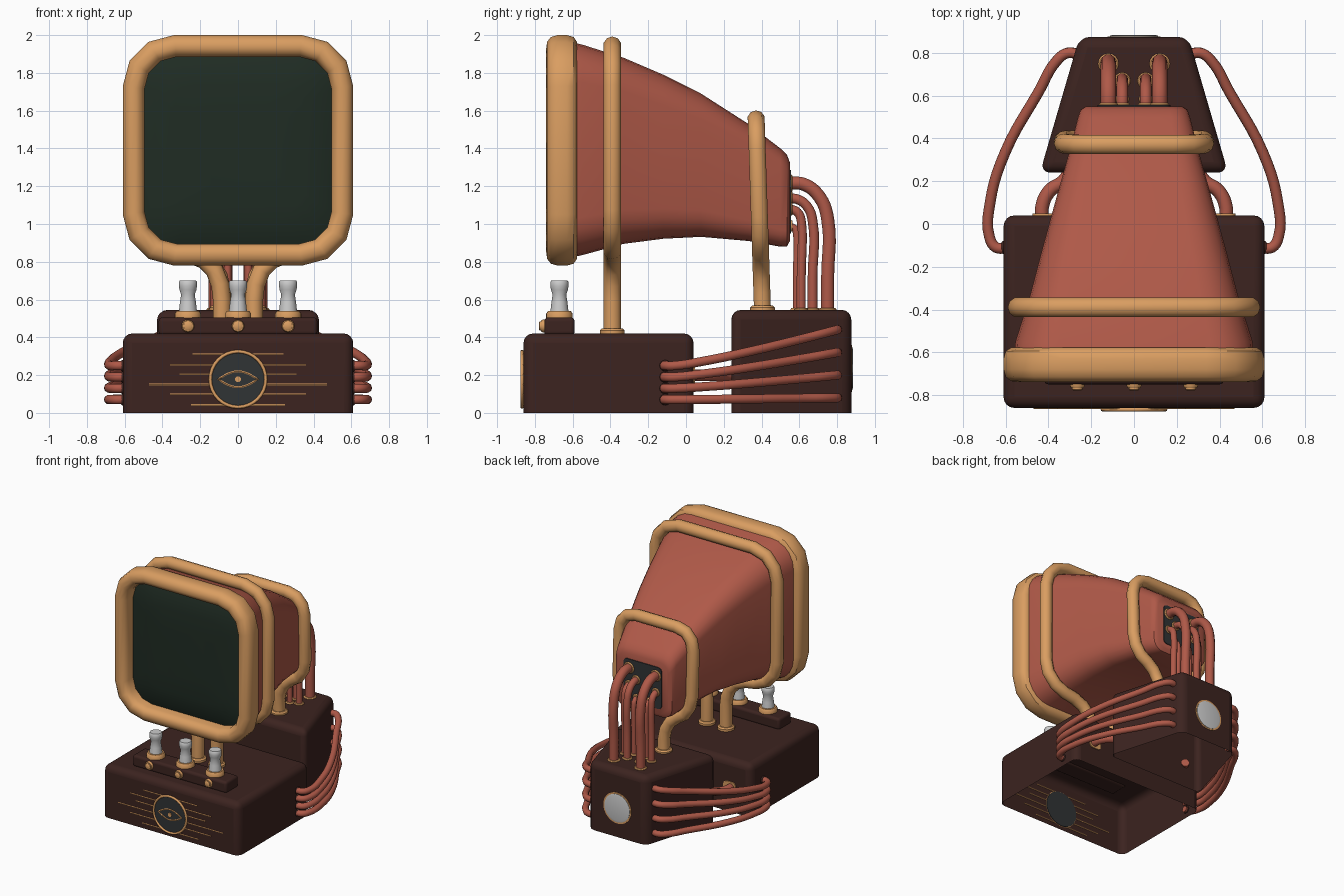
import bpy, bmesh, math
from mathutils import Vector

if "Cube" in bpy.data.objects:
    bpy.data.objects.remove(bpy.data.objects["Cube"])


def mat(name, c):
    m = bpy.data.materials.new(name)
    m.diffuse_color = (*c, 1)
    m.use_nodes = True
    m.node_tree.nodes["Principled BSDF"].inputs["Base Color"].default_value = m.diffuse_color
    return m


TAN = mat("brass", (0.70, 0.34, 0.12))
RED = mat("red_shell", (0.43, 0.10, 0.065))
BROWN = mat("dark_wood", (0.045, 0.017, 0.014))
GLASS = mat("screen_glass", (0.014, 0.025, 0.017))
DARK = mat("dark_plate", (0.03, 0.033, 0.036))


def smooth(ob, angle=40):
    bpy.ops.object.select_all(action='DESELECT')
    ob.select_set(True)
    bpy.context.view_layer.objects.active = ob
    bpy.ops.object.shade_smooth_by_angle(angle=math.radians(angle))


def finish(name, bm, m=None, angle=40):
    bmesh.ops.recalc_face_normals(bm, faces=bm.faces)
    me = bpy.data.meshes.new(name)
    bm.to_mesh(me)
    bm.free()
    ob = bpy.data.objects.new(name, me)
    bpy.context.collection.objects.link(ob)
    if m:
        me.materials.append(m)
    smooth(ob, angle)
    return ob


def skin(bm, rings, closed=False):
    n = len(rings[0])
    for k in range(len(rings) if closed else len(rings) - 1):
        a, b = rings[k], rings[(k + 1) % len(rings)]
        for i in range(n):
            j = (i + 1) % n
            bm.faces.new((a[i], a[j], b[j], b[i]))


def loft(name, sections, m, closed=False, seg=3, cx=0):
    """Rounded rectangles (y, half width, z low, z high, corner radius) skinned along y."""
    bm = bmesh.new()
    rings = []
    for y, w, z0, z1, r in sections:
        ring = []
        for q, (x, z) in enumerate([(w - r, z1 - r), (r - w, z1 - r), (r - w, z0 + r), (w - r, z0 + r)]):
            for i in range(seg + 1):
                a = math.pi / 2 * (q + i / seg)
                ring.append(bm.verts.new((cx + x + r * math.cos(a), y, z + r * math.sin(a))))
        rings.append(ring)
    skin(bm, rings, closed)
    if not closed:
        bm.faces.new(rings[0])
        bm.faces.new(rings[-1])
    return finish(name, bm, m)


def spin(name, profile, loc, axis, m=None, n=24):
    """Turned part: (radius, height) profile around an axis."""
    bm = bmesh.new()
    q = Vector(axis).to_track_quat('Z', 'Y')
    rings = [[bm.verts.new(q @ Vector((r * math.cos(2 * math.pi * i / n), r * math.sin(2 * math.pi * i / n), h))
                           + Vector(loc)) for i in range(n)] for r, h in profile]
    skin(bm, rings)
    bm.faces.new(rings[0])
    bm.faces.new(rings[-1])
    return finish(name, bm, m)


def collar(name, loc, axis, r, h, m=TAN):
    return spin(name, [(r, 0), (r, h * .6), (r * .85, h)], loc, axis, m, 16)


def tube(name, pts, r, m, kind='BEZIER', cyclic=False, res=5, bevel=3):
    cu = bpy.data.curves.new(name, 'CURVE')
    cu.dimensions = '3D'
    cu.bevel_depth, cu.bevel_resolution, cu.use_fill_caps, cu.resolution_u = r, bevel, True, res
    s = cu.splines.new(kind)
    ps = s.bezier_points if kind == 'BEZIER' else s.points
    ps.add(len(pts) - 1)
    for p, c in zip(ps, pts):
        if kind == 'BEZIER':
            p.co = c
            p.handle_left_type = p.handle_right_type = 'AUTO'
        else:
            p.co = (*c, 1)
    s.use_cyclic_u = cyclic
    cu.materials.append(m)
    ob = bpy.data.objects.new(name, cu)
    bpy.context.collection.objects.link(ob)
    bpy.ops.object.select_all(action='DESELECT')
    ob.select_set(True)
    bpy.context.view_layer.objects.active = ob
    bpy.ops.object.convert(target='MESH')
    smooth(bpy.context.object, 50)


def block(name, foot, z0, z1, bevel, m, open_bottom=True):
    """Prism over a footprint with rounded edges."""
    bm = bmesh.new()
    lo = [bm.verts.new((x, y, z0)) for x, y in foot]
    hi = [bm.verts.new((x, y, z1)) for x, y in foot]
    skin(bm, [lo, hi])
    bm.faces.new(hi)
    if not open_bottom:
        bm.faces.new(lo)
    ob = finish(name, bm, m)
    b = ob.modifiers.new("round", 'BEVEL')
    b.width, b.segments = bevel, 4
    return ob


# Two hollow base boxes and the control panel
block("front_base", [(-.61, -.86), (.61, -.86), (.61, .04), (-.61, .04)], 0, .42, .05, BROWN)
block("rear_base", [(-.44, .24), (.44, .24), (.255, .875), (-.255, .875)], 0, .545, .05, BROWN)
block("control_panel", [(-.42, -.75), (.42, -.75), (.42, -.59), (-.42, -.59)], .41, .505, .02, BROWN, False)

# Monitor shell, bezel and domed screen
loft("monitor_shell", [(-.62, .56, .82, 1.965, .2), (-.55, .555, .835, 1.95, .2), (-.33, .485, .895, 1.88, .18),
                       (-.12, .43, .922, 1.79, .16), (.08, .375, .932, 1.69, .14), (.33, .305, .91, 1.53, .11),
                       (.5, .262, .88, 1.40, .09), (.535, .25, .882, 1.365, .085), (.55, .225, .91, 1.325, .07)],
     RED, seg=5)


def bezel_ring(y, h, r):
    return (y, h, 1.39 - h, 1.39 + h, r)


loft("screen_bezel", [bezel_ring(*s) for s in [
    (-.60, .495, .17), (-.69, .495, .17), (-.725, .51, .18), (-.74, .54, .21), (-.735, .575, .24), (-.715, .60, .26),
    (-.68, .61, .27), (-.63, .61, .27), (-.595, .60, .26), (-.578, .575, .24), (-.575, .54, .21)]], TAN, True)
loft("screen", [bezel_ring(*s) for s in [(-.60, .51, .17), (-.63, .5, .17), (-.655, .44, .15), (-.668, .34, .12),
                                         (-.674, .2, .07)]], GLASS)

# Support hoops whose lower ends turn down into legs
FRONT = [(.085, .42), (.085, .60), (.095, .68), (.125, .755), (.18, .81), (.27, .845), (.36, .86), (.45, .90),
         (.52, .98), (.543, 1.08), (.543, 1.73), (.516, 1.83), (.445, 1.91), (.33, 1.945)]
REAR = [(.085, .54), (.085, .64), (.10, .72), (.14, .79), (.20, .84), (.265, .88), (.31, .95), (.328, 1.04),
        (.328, 1.40), (.31, 1.48), (.26, 1.535), (.18, 1.555)]
for name, half, y0, tilt, r in [("front_hoop", FRONT, -.39, 0, .048), ("rear_hoop", REAR, .405, .033, .047)]:
    right = [(x, y0 - tilt * (z - .54), z) for x, z in half]
    tube(name, right + [(-x, y, z) for x, y, z in reversed(right)], r, TAN, 'POLY')
    for s in (-1, 1):
        collar(name + "_foot", (s * .085, y0, half[0][1]), (0, 0, 1), .065, .028)

# Knobs and panel buttons
for x in (-.265, 0, .265):
    spin("knob_socket", [(.07, 0), (.07, .025), (.06, .04)], (x, -.67, .50), (0, 0, 1), TAN)
    spin("knob", [(.048, 0), (.042, .05), (.036, .09), (.045, .115), (.048, .135), (.048, .155), (.042, .165)],
         (x, -.67, .537), (0, 0, 1))
    collar("button_rim", (x, -.745, .46), (0, -1, 0), .034, .022)
    spin("button", [(.024, 0), (.024, .03), (.018, .034)], (x, -.745, .46), (0, -1, 0), TAN, 16)

# Front medallion: disc, rim, eye ornament and inlay strips
MZ = .178
spin("medallion", [(.145, 0), (.145, .013)], (0, -.855, MZ), (0, -1, 0), DARK, 32)
tube("medallion_rim", [(.147 * math.cos(a * math.pi / 16), -.868, MZ + .147 * math.sin(a * math.pi / 16))
                       for a in range(32)], .009, TAN, 'POLY', True, bevel=2)
eye = [(-.105 + .21 * i / 12, .042 * math.sin(math.pi * i / 12)) for i in range(13)]
eye += [(-x, -z) for x, z in eye[1:-1]]
tube("eye_ornament", [(x, -.868, MZ + z) for x, z in eye], .006, TAN, 'POLY', True, bevel=1)
spin("eye_pupil", [(.016, 0), (.016, .008)], (0, -.866, MZ), (0, -1, 0), TAN, 16)
for z, length in [(.31, .24), (.255, .36), (.205, .31), (.15, .47), (.098, .36), (.042, .25)]:
    inner = math.sqrt(max(0, .147 ** 2 - (z - MZ) ** 2))
    for s in (-1, 1):
        tube("inlay_strip", [(s * inner, -.86, z), (s * length, -.86, z)], .005, TAN, 'POLY', bevel=1)

# Round grey window on the rear base
spin("rear_window_rim", [(.125, 0), (.125, .008)], (0, .87, .235), (0, 1, 0), TAN, 32)
spin("rear_window", [(.113, 0), (.113, .011), (.10, .014)], (0, .87, .235), (0, 1, 0), None, 32)

# Monitor back plate and the cables dropping into the rear base
loft("back_plate", [(.53, .17, .95, 1.285, .03), (.556, .17, .95, 1.285, .03)], DARK)
for x, z, y, r in [(.12, 1.215, .75, .036), (.055, 1.135, .67, .027), (.12, 1.08, .61, .025), (.055, .99, .535, .02)]:
    for s in (-1, 1):
        y = max(y, .585)
        d = y - .54
        tube("rear_cable", [(s * x, .53, z), (s * x, .54 + d * .4, z - .005), (s * x, .54 + d * .8, z - d * .35),
                            (s * x, y, z - d * .9), (s * x, y, .72), (s * x, y, .53)], r, RED)
        collar("rear_cable_plug", (s * x, .55, z), (0, 1, 0), r + .01, .015)
        collar("rear_cable_foot", (s * x, y, .54), (0, 0, 1), r + .012, .015)

# Side cables sweeping between the bases, and the inner link cables
PATH = [(.59, -.11), (.645, -.11), (.676, -.06), (.673, .1), (.605, .33), (.445, .62), (.36, .765), (.31, .80),
        (.25, .79)]
for s in (-1, 1):
    for za, zb in [(.25, .44), (.19, .32), (.13, .20), (.07, .08)]:
        pts = []
        for x, y in PATH:
            t = min(1, max(0, (y + .06) / .86)) ** 1.2
            pts.append((s * x, y, za + (zb - za) * t))
        tube("side_cable", pts, .025, RED)
        collar("side_cable_socket", (s * .605, -.11, za), (s, 0, 0), .03, .014, BROWN)
    tube("link_cable", [(s * .43, .02, .2), (s * .43, .08, .2), (s * .395, .155, .2), (s * .33, .2, .2),
                        (s * .29, .26, .2)], .032, RED)
    loft("link_socket", [(.035, .055, .155, .245, .03), (.048, .055, .155, .245, .03)], TAN, cx=s * .42)
